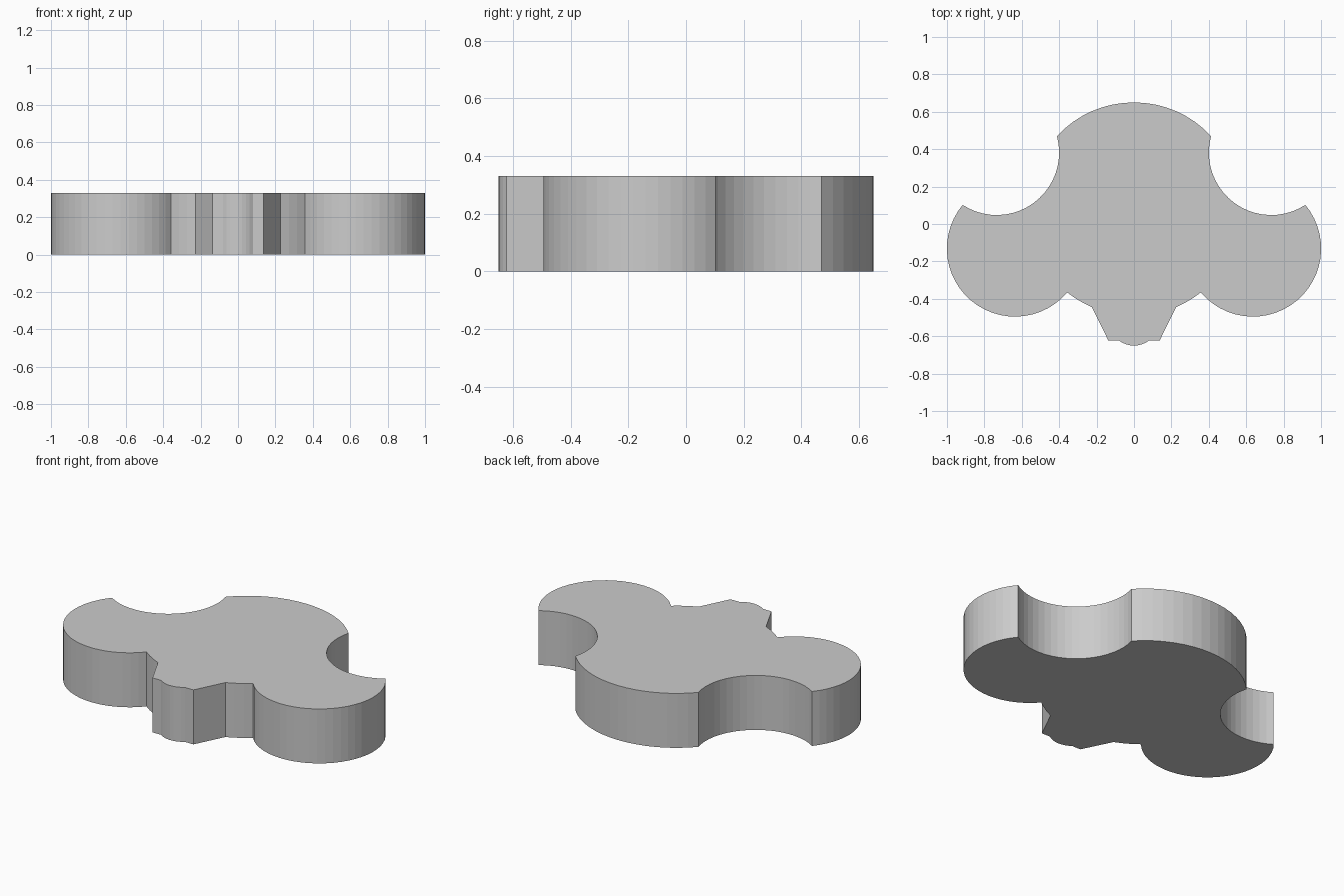
import bpy, bmesh, math
from mathutils import Vector

if "Cube" in bpy.data.objects:
    bpy.data.objects.remove(bpy.data.objects["Cube"])

HEIGHT = 0.33


def arc(start, end, centre, step=7.0):
    """Points after start up to end, taking the short or long way by sign of step."""
    c = Vector(centre)
    a, b = Vector(start) - c, Vector(end) - c
    a0, a1 = math.atan2(a.y, a.x), math.atan2(b.y, b.x)
    sweep = (a1 - a0) % math.tau
    if step < 0:
        sweep -= math.tau
    n = max(2, round(abs(math.degrees(sweep) / step)))
    pts = []
    for i in range(1, n + 1):
        t = i / n
        r = a.length * (1 - t) + b.length * t
        pts.append((c.x + r * math.cos(a0 + sweep * t),
                    c.y + r * math.sin(a0 + sweep * t)))
    return pts


# Right half of the outline, clockwise from the back to the front
back, shoulder, tip = (0, 0.65), (0.412, 0.47), (0.916, 0.102)
crotch, collar = (0.357, -0.366), (0.226, -0.444)
half = [back]
half += arc(back, shoulder, (0, 0.093), -6)           # broad rounded back
half += arc(shoulder, tip, (0.735, 0.381), 7)         # scooped notch
half += arc(tip, crotch, (0.637, -0.13), -7)          # round side lobe
half += arc(crotch, collar, (0, 0.093), -6)           # shallow collar
half += [(0.137, -0.623), (0.08, -0.623)]             # tapered stem
half += arc((0.08, -0.623), (0, -0.65), (0, -0.518), -10)  # small rounded bump
outline = half + [(-x, y) for x, y in reversed(half[1:-1])]

# Extrude the outline into a solid plate
bm = bmesh.new()
face = bm.faces.new([bm.verts.new((x, y, 0)) for x, y in outline])
top = bmesh.ops.extrude_face_region(bm, geom=[face])
for v in top["geom"]:
    if isinstance(v, bmesh.types.BMVert):
        v.co.z = HEIGHT
if not any(all(v.co.z == 0 for v in f.verts) for f in bm.faces):
    bm.faces.new([v for v in bm.verts if v.co.z == 0])
bmesh.ops.recalc_face_normals(bm, faces=bm.faces[:])
mesh = bpy.data.meshes.new("lobed_plate")
bm.to_mesh(mesh)
bm.free()

grey = bpy.data.materials.new("light grey")
grey.diffuse_color = (0.6, 0.6, 0.6, 1)
grey.use_nodes = True
grey.node_tree.nodes["Principled BSDF"].inputs["Base Color"].default_value = grey.diffuse_color
mesh.materials.append(grey)
plate = bpy.data.objects.new("lobed_plate", mesh)
bpy.context.collection.objects.link(plate)
